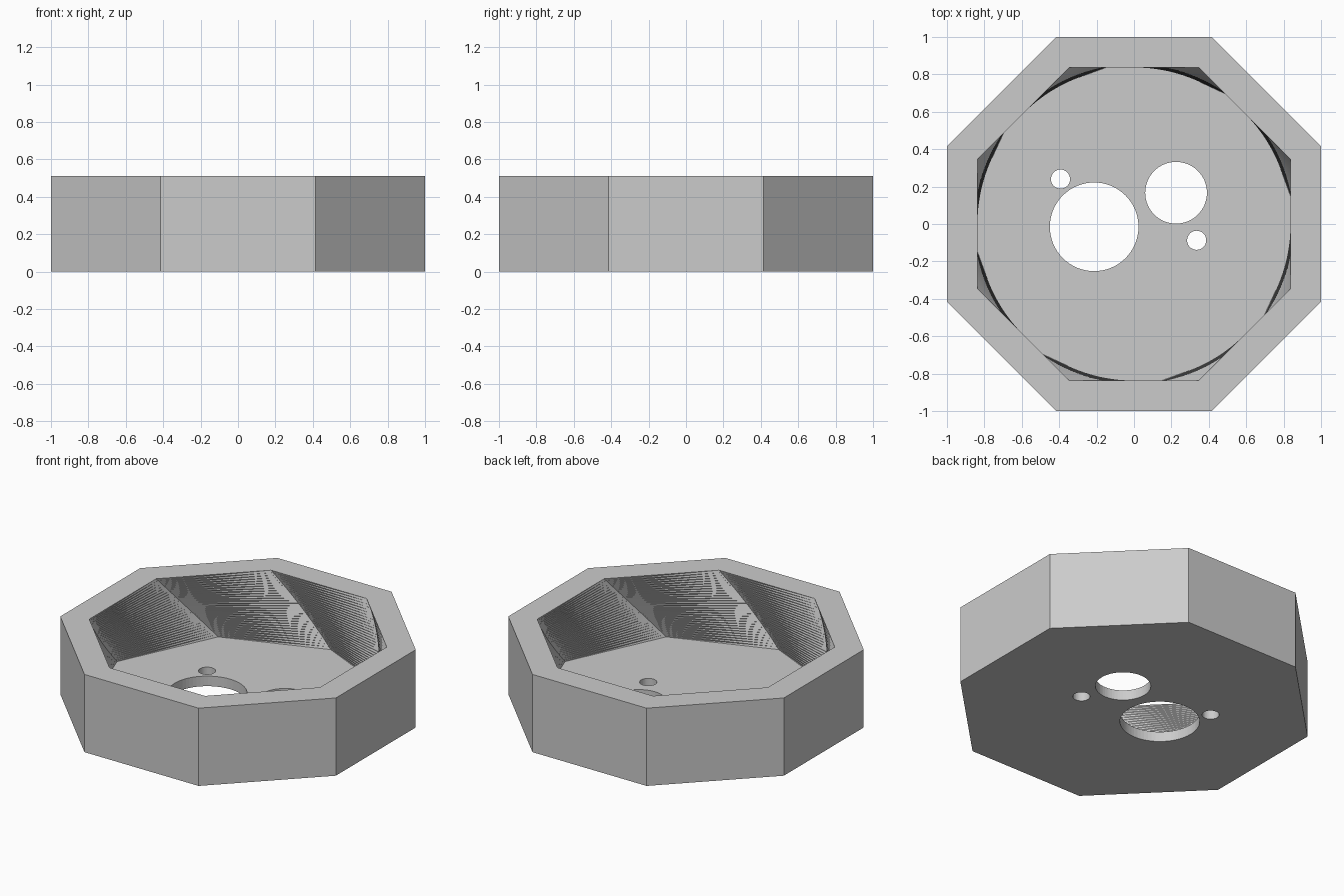
import bpy, bmesh, math

if "Cube" in bpy.data.objects:
    bpy.data.objects.remove(bpy.data.objects["Cube"])

HEIGHT, FLOOR = 0.51, 0.066
OUTER, INNER = 1.0, 0.837          # distance from centre to the flat sides
TWIST = math.radians(25)
SLICES = 30
SIDES = 8

grey = bpy.data.materials.new("light grey")
grey.use_nodes = True
colour = (0.6, 0.6, 0.6, 1)
grey.diffuse_color = colour
grey.node_tree.nodes["Principled BSDF"].inputs["Base Color"].default_value = colour

bm = bmesh.new()


def octagon(apothem, z, turn=0.0):
    radius = apothem / math.cos(math.pi / SIDES)
    angles = [math.tau * (i + 0.5) / SIDES + turn for i in range(SIDES)]
    return [bm.verts.new((radius * math.cos(a), radius * math.sin(a), z)) for a in angles]


def bridge(low, high, split=False):
    for i in range(SIDES):
        j = (i + 1) % SIDES
        if split:
            bm.faces.new((low[i], low[j], high[i]))
            bm.faces.new((low[j], high[j], high[i]))
        else:
            bm.faces.new((low[i], low[j], high[j], high[i]))


# Outer shell and flat rim
base = octagon(OUTER, 0)
top = octagon(OUTER, HEIGHT)
bm.faces.new(base[::-1])
bridge(base, top)

# Twisted cavity, turning from the floor up to the rim
rings = []
for s in range(SLICES + 1):
    t = s / SLICES
    rings.append(octagon(INNER, FLOOR + t * (HEIGHT - FLOOR), -TWIST * (1 - t)))
bm.faces.new(rings[0])
for low, high in zip(rings, rings[1:]):
    bridge(low, high, split=True)
bridge(top, rings[-1])
bmesh.ops.recalc_face_normals(bm, faces=bm.faces)

mesh = bpy.data.meshes.new("octagonal_housing")
bm.to_mesh(mesh)
bm.free()
housing = bpy.data.objects.new("octagonal_housing", mesh)
bpy.context.collection.objects.link(housing)
mesh.materials.append(grey)

# Round holes through the floor: x, y, radius
holes = [(-0.213, -0.015, 0.237), (0.225, 0.167, 0.165),
         (-0.393, 0.24, 0.051), (0.335, -0.087, 0.051)]
for x, y, radius in holes:
    bpy.ops.mesh.primitive_cylinder_add(vertices=64, radius=radius, depth=0.3,
                                        location=(x, y, FLOOR / 2))
    cutter = bpy.context.object
    cutter.name = "hole_cutter"
    cutter.hide_render = True
    cutter.data.materials.append(grey)
    cut = housing.modifiers.new("hole", "BOOLEAN")
    cut.operation = "DIFFERENCE"
    cut.solver = "EXACT"
    cut.object = cutter
    bpy.context.view_layer.objects.active = housing
    bpy.ops.object.modifier_apply(modifier=cut.name)
    bpy.data.objects.remove(cutter)
